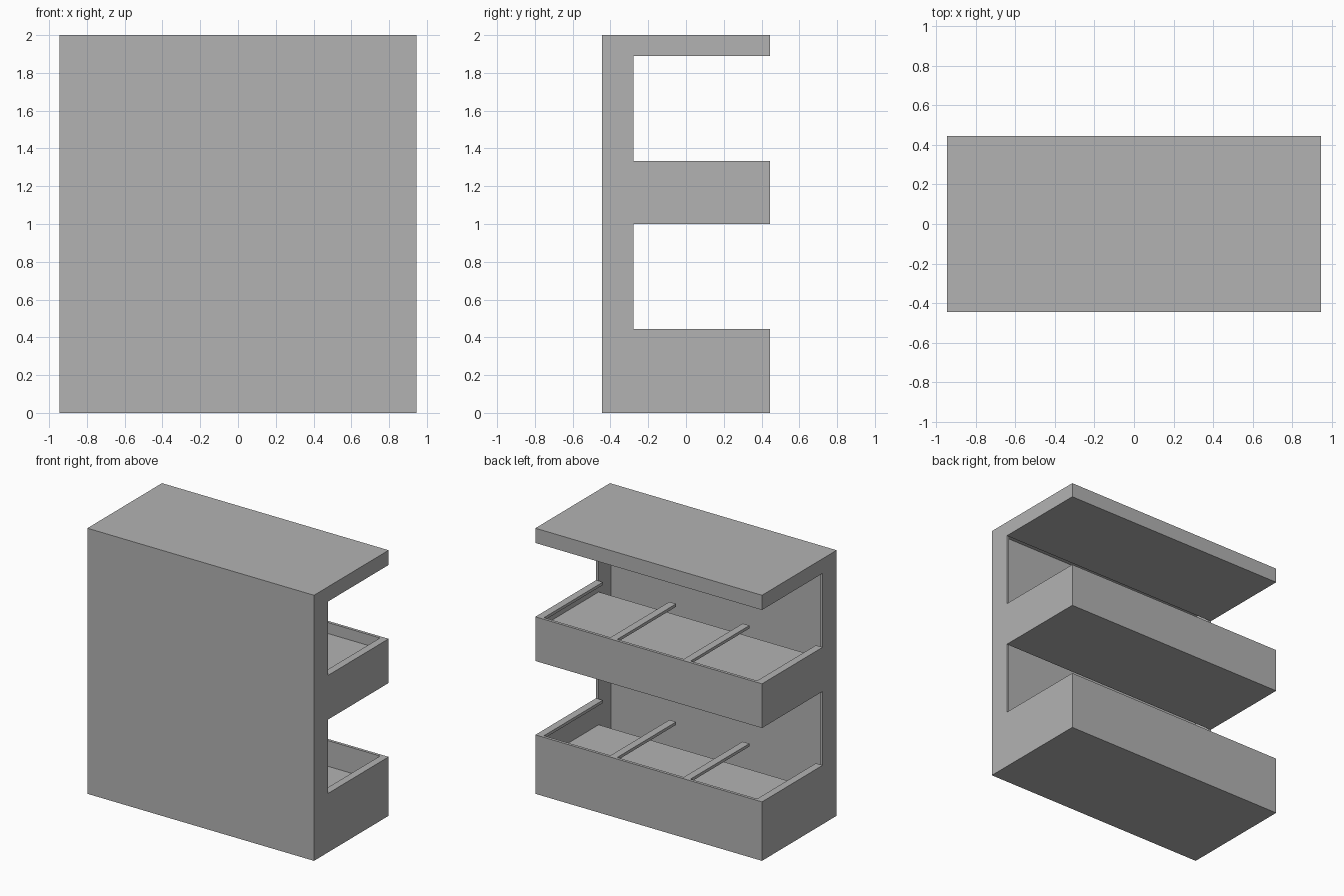
import bpy
import bmesh

if "Cube" in bpy.data.objects:
    bpy.data.objects.remove(bpy.data.objects["Cube"], do_unlink=True)

# Overall size and board thickness
HX, HY, TOP = 0.944, 0.444, 2.0
T = 0.022
INNER = HX - T            # inside of the side panels
LEDGE = -0.278            # where the bays meet the hollow column
SLAT = 0.056              # slat width
SLAT_T = 0.022

grey = bpy.data.materials.new("plain_grey")
grey.use_nodes = True
grey.diffuse_color = (0.45, 0.45, 0.45, 1)
grey.node_tree.nodes["Principled BSDF"].inputs["Base Color"].default_value = (0.45, 0.45, 0.45, 1)


def finish(name, bm):
    bmesh.ops.recalc_face_normals(bm, faces=bm.faces)
    mesh = bpy.data.meshes.new(name)
    bm.to_mesh(mesh)
    bm.free()
    mesh.materials.append(grey)
    obj = bpy.data.objects.new(name, mesh)
    bpy.context.collection.objects.link(obj)
    return obj


def box(name, x, y, z):
    """Box from (low, high) ranges on each axis."""
    bm = bmesh.new()
    bmesh.ops.create_cube(bm, size=1)
    for v in bm.verts:
        v.co = [low + (c + 0.5) * (high - low) for c, (low, high) in zip(v.co, (x, y, z))]
    return finish(name, bm)


def side_panel(name, x, profile):
    """Extrude a (y, z) outline inward from x by the board thickness."""
    bm = bmesh.new()
    face = bm.faces.new([bm.verts.new((x, y, z)) for y, z in profile])
    out = bmesh.ops.extrude_face_region(bm, geom=[face])
    inward = -T if x > 0 else T
    for v in out["geom"]:
        if isinstance(v, bmesh.types.BMVert):
            v.co.x += inward
    return finish(name, bm)


# Bays: bottom, floor and rim heights
bays = {"lower": (0.0, 0.25, 0.444), "upper": (1.0, 1.25, 1.333)}
HOOD = 1.889

# E-shaped side panels
outline = [(-HY, TOP), (-HY, 0)]
for bottom, floor, rim in bays.values():
    if bottom > 0:
        outline.append((LEDGE, bottom))
    outline += [(HY, bottom), (HY, rim), (LEDGE, rim)]
outline += [(LEDGE, HOOD), (HY, HOOD), (HY, TOP)]
side_panel("left_side_panel", HX, outline)
side_panel("right_side_panel", -HX, outline)

# Front panel with the column's cap and base
span = (-INNER, INNER)
box("front_panel", span, (-HY, -HY + T), (0, TOP))
box("column_cap", span, (-HY + T, LEDGE), (TOP - T, TOP))
box("column_base", span, (-HY + T, LEDGE), (0, T))

# Top hood
box("top_hood", span, (LEDGE, HY), (HOOD, TOP))

# Trays with a back lip and four slats level with the rim
for label, (bottom, floor, rim) in bays.items():
    box(label + "_tray_floor", span, (LEDGE, HY), (bottom, floor))
    box(label + "_tray_lip", span, (HY - T, HY), (floor, rim))
    step = (2 * HX - SLAT) / 3
    for i in range(4):
        centre = -HX + SLAT / 2 + i * step
        x = (max(centre - SLAT / 2, -INNER), min(centre + SLAT / 2, INNER))
        box(f"{label}_tray_slat_{i + 1}", x, (LEDGE, HY - T), (rim - SLAT_T, rim))
